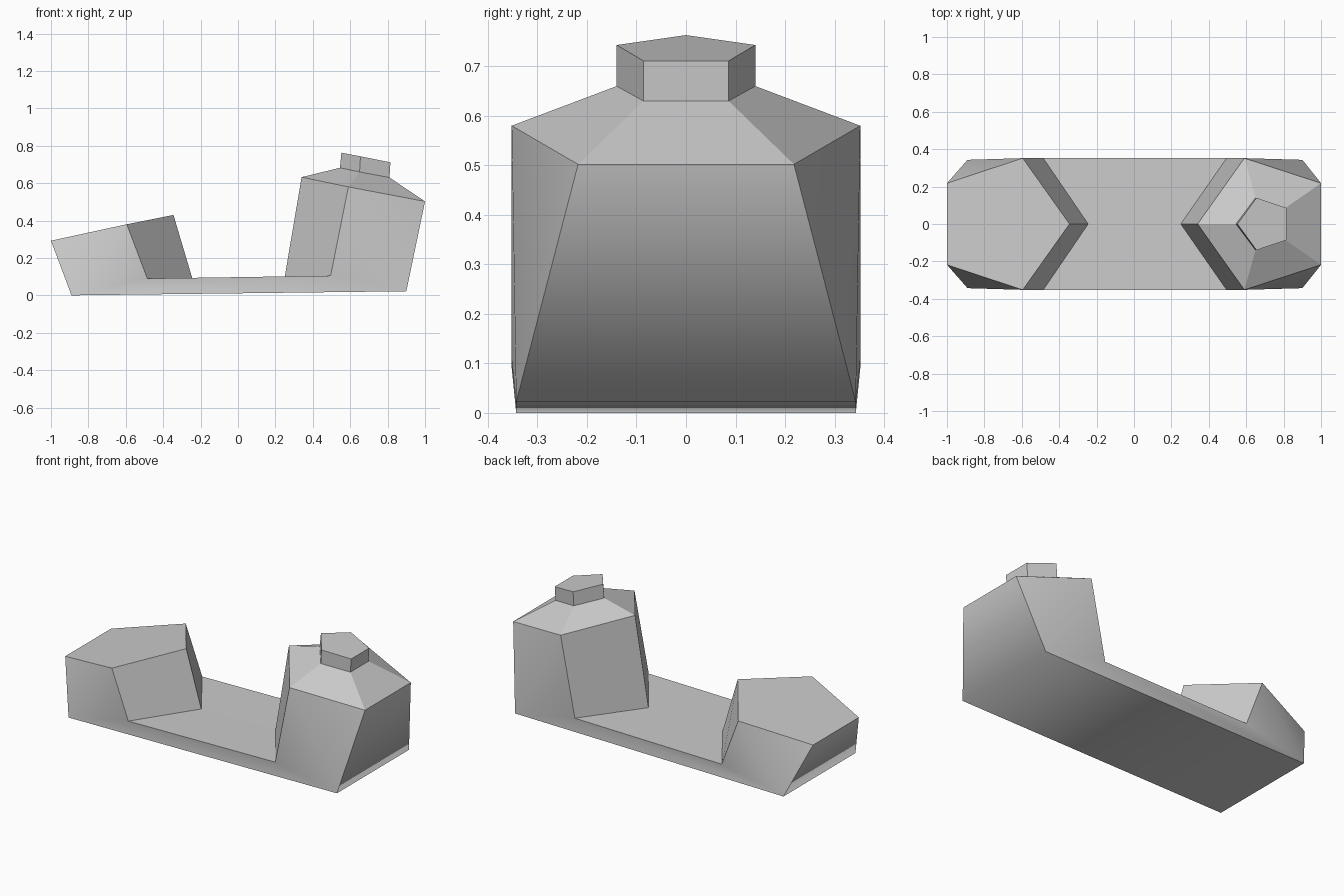
import bpy
import bmesh

cube = bpy.data.objects.get("Cube")
if cube:
    bpy.data.objects.remove(cube, do_unlink=True)

grey = bpy.data.materials.new("plain grey")
grey.use_nodes = True
colour = (0.6, 0.6, 0.6, 1)
grey.diffuse_color = colour
grey.node_tree.nodes["Principled BSDF"].inputs["Base Color"].default_value = colour


def ring(bm, tip, shoulder, end):
    """Pentagon symmetric in y: tip, front shoulder, front end, back end, back shoulder."""
    def pt(p, side):
        return bm.verts.new((p[0], side * p[1], p[2]))
    return [pt(tip, 1), pt(shoulder, -1), pt(end, -1), pt(end, 1), pt(shoulder, 1)]


def walls(bm, low, high):
    for i in range(5):
        j = (i + 1) % 5
        bm.faces.new((low[i], low[j], high[j], high[i]))


def finish(bm, name, soft_edges=()):
    bmesh.ops.recalc_face_normals(bm, faces=bm.faces)
    for face in bm.faces:
        face.smooth = True
    for edge in bm.edges:
        edge.smooth = edge in soft_edges
    mesh = bpy.data.meshes.new(name)
    bm.to_mesh(mesh)
    bm.free()
    mesh.materials.append(grey)
    obj = bpy.data.objects.new(name, mesh)
    bpy.context.collection.objects.link(obj)


# Hull: base rings of the two blocks, joined by a flat deck
bm = bmesh.new()
low_foot = ring(bm, (-0.245, 0, 0.093), (-0.485, 0.352, 0.09), (-0.89, 0.343, 0))
low_top = ring(bm, (-0.345, 0, 0.43), (-0.595, 0.352, 0.38), (-1, 0.218, 0.292))
tall_foot = ring(bm, (0.25, 0, 0.1), (0.495, 0.352, 0.105), (0.9, 0.343, 0.022))
tall_top = ring(bm, (0.34, 0, 0.632), (0.59, 0.352, 0.58), (1, 0.218, 0.502))
roof_rim = ring(bm, (0.545, 0, 0.682), (0.65, 0.14, 0.66), (0.81, 0.086, 0.63))

soft = set()
for foot, top in ((low_foot, low_top), (tall_foot, tall_top)):
    # Inner prow faces and outer end face
    for i, j in ((0, 1), (4, 0), (2, 3)):
        bm.faces.new((foot[i], foot[j], top[j], top[i]))
    # Block sides, folded from the bottom corner to the shoulder
    for shoulder, end in ((1, 2), (4, 3)):
        bm.faces.new((foot[shoulder], foot[end], top[shoulder]))
        bm.faces.new((foot[end], top[end], top[shoulder]))
        soft.add(bm.edges.get((foot[end], top[shoulder])))
        soft.add(bm.edges.get((foot[end], foot[shoulder])))
    soft.add(bm.edges.get((foot[2], foot[3])))

# Low block top, sloping roof on the tall block
bm.faces.new(low_top)
walls(bm, tall_top, roof_rim)

# Deck halves, strips along the sides, and underside
for shoulder, end in ((1, 2), (4, 3)):
    bm.faces.new((low_foot[shoulder], tall_foot[shoulder], tall_foot[0], low_foot[0]))
    bm.faces.new((low_foot[end], tall_foot[end], tall_foot[shoulder], low_foot[shoulder]))
bm.faces.new((low_foot[2], low_foot[3], tall_foot[3], tall_foot[2]))
finish(bm, "hull", soft)

# Small five-sided neck on the roof
bm = bmesh.new()
neck_low = ring(bm, (0.545, 0, 0.682), (0.65, 0.14, 0.66), (0.81, 0.086, 0.63))
neck_top = ring(bm, (0.553, 0, 0.763), (0.655, 0.14, 0.743), (0.815, 0.086, 0.711))
walls(bm, neck_low, neck_top)
bm.faces.new(neck_top)
finish(bm, "neck")
